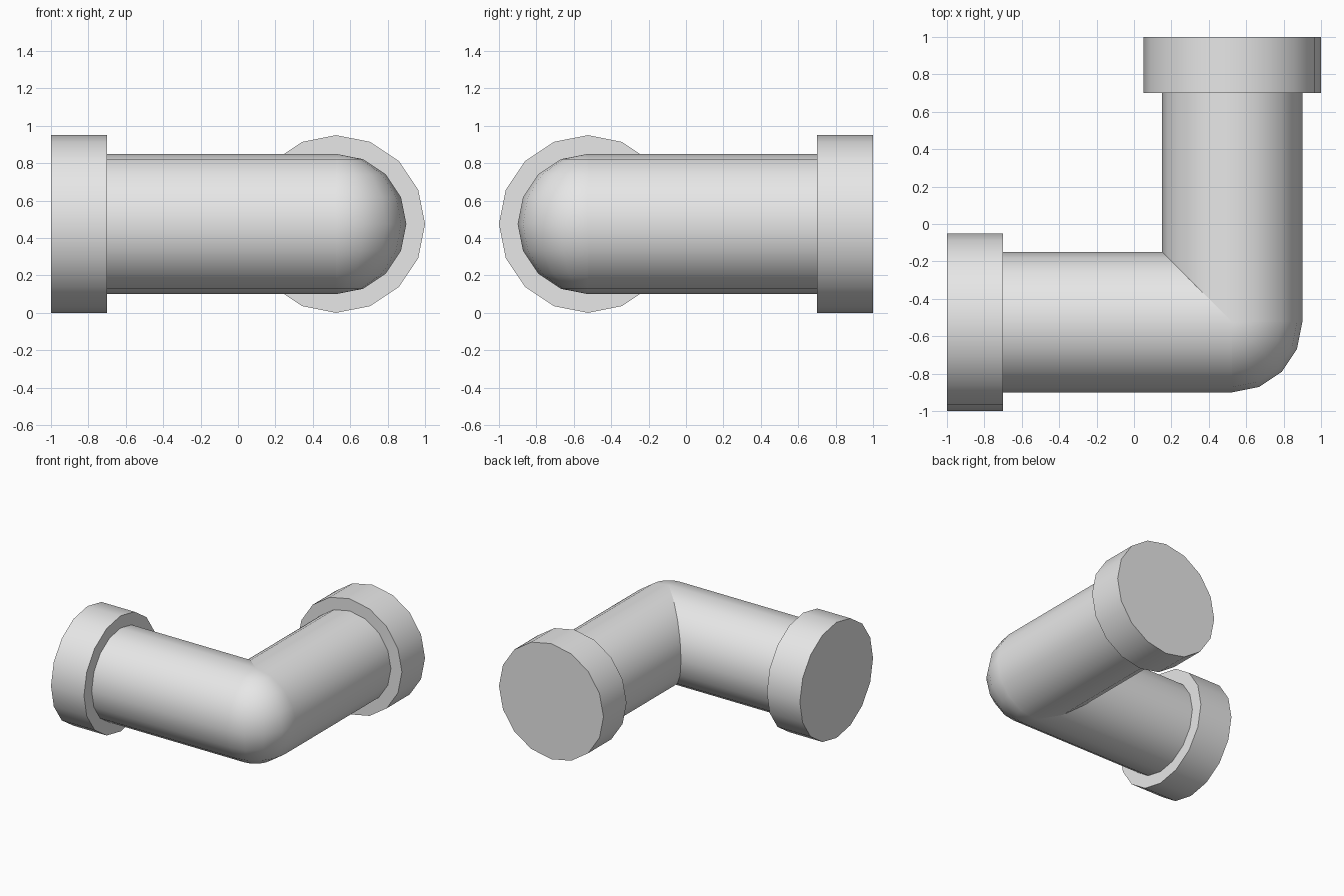
import bpy
import math
from mathutils import Vector

cube = bpy.data.objects.get("Cube")
if cube:
    bpy.data.objects.remove(cube, do_unlink=True)

SIDES = 16
PIPE_R = 0.375
COLLAR_R = 0.475
CORNER = Vector((0.525, -0.525, 0.475))
END = 1.525       # distance from the corner to each open end
COLLAR_LEN = 0.3

grey = bpy.data.materials.new("light grey")
grey.use_nodes = True
grey.diffuse_color = (0.8, 0.8, 0.8, 1)
grey.node_tree.nodes["Principled BSDF"].inputs["Base Color"].default_value = (0.8, 0.8, 0.8, 1)


def finish(name):
    """Name, colour and smooth the active object."""
    obj = bpy.context.object
    obj.name = name
    obj.data.materials.append(grey)
    bpy.ops.object.shade_smooth_by_angle(angle=math.radians(35))


def tube(name, direction, radius, start, end):
    """Closed cylinder running outward from the corner, a vertex line on top."""
    d = Vector(direction)
    rot = (0, math.pi / 2, 0) if d.x else (math.pi / 2, 0, 0)
    bpy.ops.mesh.primitive_cylinder_add(
        vertices=SIDES, radius=radius, depth=end - start,
        location=CORNER + d * (start + end) / 2, rotation=rot)
    finish(name)


# Two straight arms, each with a wider collar at its end
for side, direction in (("right", (-1, 0, 0)), ("back", (0, 1, 0))):
    tube(side + "_pipe", direction, PIPE_R, 0, END - COLLAR_LEN + 0.02)
    tube(side + "_collar", direction, COLLAR_R, END - COLLAR_LEN, END)

# Rounded outer corner of the elbow
bpy.ops.mesh.primitive_uv_sphere_add(
    segments=SIDES, ring_count=SIDES // 2, radius=PIPE_R, location=CORNER)
finish("elbow_corner")
